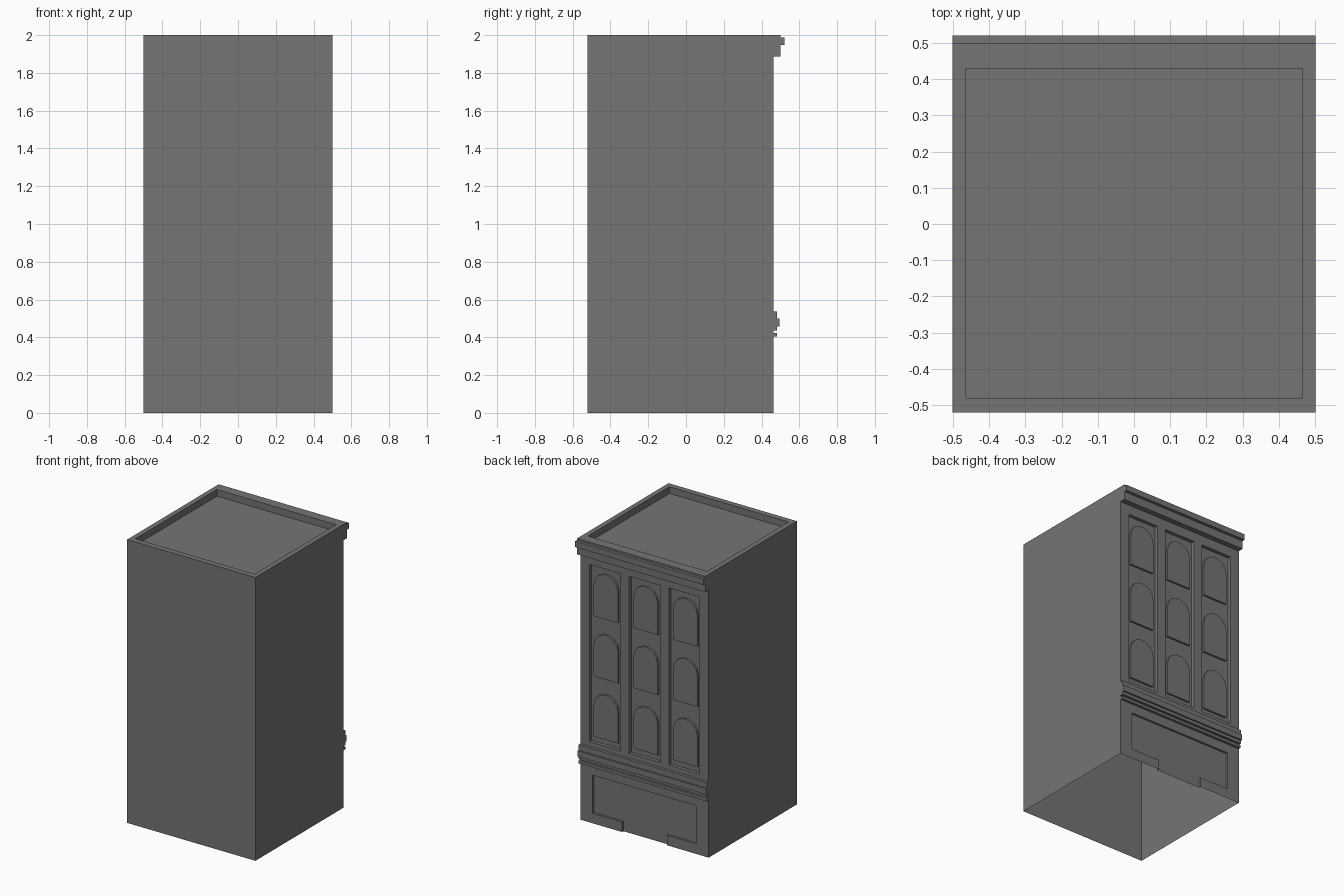
import bpy, bmesh, math
from mathutils import Vector

if "Cube" in bpy.data.objects:
    bpy.data.objects.remove(bpy.data.objects["Cube"])

HALF, FRONT, BACK, PANEL = 0.501, -0.521, 0.462, 0.438   # half width, plain wall, facade, recess

dark = bpy.data.materials.new("dark_grey")
dark.diffuse_color = (0.176, 0.176, 0.176, 1)
dark.use_nodes = True
dark.node_tree.nodes["Principled BSDF"].inputs["Base Color"].default_value = dark.diffuse_color


def prism(name, points, shift, open_side=None):
    """Extrude a polygon by a vector; drop faces lying flat against the wall at y=open_side."""
    bm = bmesh.new()
    base = bm.faces.new([bm.verts.new(p) for p in points])
    ext = bmesh.ops.extrude_face_region(bm, geom=[base], use_keep_orig=True)
    bmesh.ops.translate(bm, vec=Vector(shift),
                        verts=[g for g in ext["geom"] if isinstance(g, bmesh.types.BMVert)])
    bmesh.ops.recalc_face_normals(bm, faces=bm.faces[:])
    if open_side is not None:
        hidden = [f for f in bm.faces if all(abs(v.co.y - open_side) < 1e-5 for v in f.verts)]
        bmesh.ops.delete(bm, geom=hidden, context="FACES")
    mesh = bpy.data.meshes.new(name)
    bm.to_mesh(mesh)
    bm.free()
    mesh.materials.append(dark)
    ob = bpy.data.objects.new(name, mesh)
    bpy.context.collection.objects.link(ob)
    return ob


def box(name, x0, x1, y0, y1, z0, z1):
    return prism(name, [(x0, y0, z0), (x1, y0, z0), (x1, y0, z1), (x0, y0, z1)], (0, y1 - y0, 0))


def cut(target, cutter):
    mod = target.modifiers.new("cut", "BOOLEAN")
    mod.operation, mod.solver, mod.object = "DIFFERENCE", "EXACT", cutter
    bpy.context.view_layer.objects.active = target
    bpy.ops.object.modifier_apply(modifier=mod.name)
    bpy.data.objects.remove(cutter)


# Main block with sunken roof
body = box("building_body", -HALF, HALF, FRONT, BACK, 0, 2)
cut(body, box("roof_cutter", -0.465, 0.465, -0.48, 0.43, 1.953, 2.1))

# Three tall recessed window bays
BAYS = (-0.31, 0, 0.31)
for x in BAYS:
    cut(body, box("bay_cutter", x - 0.12, x + 0.12, PANEL, 0.6, 0.57, 1.82))

# Shop front recess: wide window with the doorway reaching the ground
shop = [(-0.405, 0.07), (-0.175, 0.07), (-0.175, -0.05), (0.175, -0.05),
        (0.175, 0.07), (0.405, 0.07), (0.405, 0.34), (-0.405, 0.34)]
cut(body, prism("shop_cutter", [(x, 0.447, z) for x, z in shop], (0, 0.2, 0)))

# The shell is open underneath
bm = bmesh.new()
bm.from_mesh(body.data)
floor = [f for f in bm.faces if all(abs(v.co.z) < 1e-4 for v in f.verts)]
bmesh.ops.delete(bm, geom=floor, context="FACES")
bm.to_mesh(body.data)
bm.free()

# Raised arched windows, three per bay
W, SPRING, SEGS = 0.095, 0.22, 7
for col, x in enumerate(BAYS):
    for row in range(3):
        z = 0.61 + 0.425 * row
        pts = [(x - W, PANEL, z), (x + W, PANEL, z)]
        for i in range(SEGS + 1):
            a = math.pi * i / SEGS
            pts.append((x + W * math.cos(a), PANEL, z + SPRING + W * math.sin(a)))
        prism(f"arched_window_{col}_{row}", pts, (0, 0.014, 0), PANEL)

# Horizontal mouldings as (y, z) profiles swept along the facade
mouldings = {
    "cornice": [(BACK, 1.888), (0.5, 1.888), (0.5, 1.947), (0.521, 1.947),
                (0.521, 1.988), (0.5, 1.988), (0.5, 2), (BACK, 2)],
    "belt_moulding": [(BACK, 0.435), (0.483, 0.435), (0.483, 0.457), (0.494, 0.457),
                      (0.494, 0.499), (0.483, 0.499), (0.483, 0.537), (BACK, 0.537)],
    "belt_lower_strip": [(BACK, 0.404), (0.481, 0.404), (0.481, 0.424), (BACK, 0.424)],
}
for name, profile in mouldings.items():
    prism(name, [(-HALF, y, z) for y, z in profile], (2 * HALF, 0, 0), BACK)
